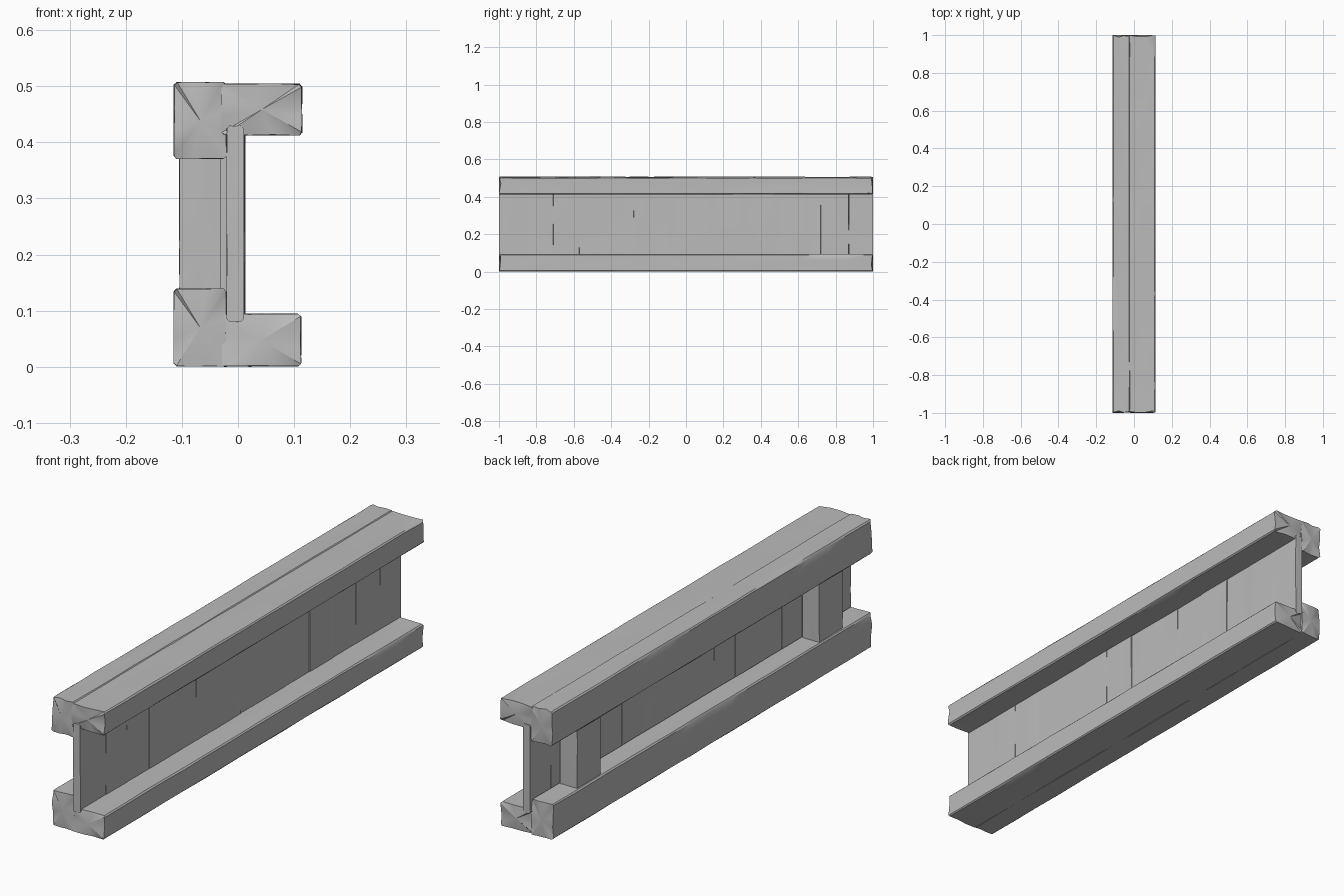
import bpy, bmesh, math, random

random.seed(4)
cube = bpy.data.objects.get("Cube")
if cube:
    bpy.data.objects.remove(cube, do_unlink=True)

# Weathered grey timber
timber = bpy.data.materials.new("weathered_grey")
timber.use_nodes = True
GREY = (0.5, 0.5, 0.5, 1)
timber.diffuse_color = GREY
timber.node_tree.nodes["Principled BSDF"].inputs["Base Color"].default_value = GREY


def section(x0, x1, z0, z1, cut):
    """Outline of a timber with chipped corners and split sides."""
    corners = [(x0, z0), (x1, z0), (x1, z1), (x0, z1)]
    points = []
    for (ax, az), (bx, bz) in zip(corners, corners[1:] + corners[:1]):
        t = cut / math.hypot(bx - ax, bz - az)
        for f in (t, 0.35, 0.65, 1 - t):
            points.append((ax + (bx - ax) * f, az + (bz - az) * f))
    return points


def hewn_timber(name, x0, x1, z0, z1, y0, y1, steps=16, wear=0.002, ragged=0.012):
    """Loft a rough timber along y; wear only goes inwards."""
    bm = bmesh.new()
    cx, cz = (x0 + x1) / 2, (z0 + z1) / 2
    outline = section(x0, x1, z0, z1, 0.005)
    lip = 0.006
    inner = [y0 + lip + ragged + (y1 - y0 - 2 * (lip + ragged)) * i / steps
             for i in range(steps + 1)]
    rings = []
    for y in [y0] + inner + [y1]:
        end = y in (y0, y1)
        inward = 1 if y == y0 else -1
        ring = []
        for x, z in outline:
            dx, dz = (random.uniform(0, wear) for _ in range(2))
            dy = inward * random.uniform(0, ragged) if end else 0
            ring.append(bm.verts.new((x - math.copysign(dx, x - cx), y + dy,
                                      z - math.copysign(dz, z - cz))))
        rings.append(ring)
    for a, b in zip(rings, rings[1:]):
        for i in range(len(a)):
            j = (i + 1) % len(a)
            bm.faces.new((a[i], a[j], b[j], b[i]))
    for ring, y in ((rings[0], y0), (rings[-1], y1)):
        centre = bm.verts.new((cx, y, cz))
        for i, v in enumerate(ring):
            bm.faces.new((v, ring[(i + 1) % len(ring)], centre))
    bmesh.ops.recalc_face_normals(bm, faces=bm.faces)
    mesh = bpy.data.meshes.new(name)
    bm.to_mesh(mesh)
    bm.free()
    mesh.materials.append(timber)
    obj = bpy.data.objects.new(name, mesh)
    bpy.context.collection.objects.link(obj)
    bpy.ops.object.select_all(action="DESELECT")
    obj.select_set(True)
    bpy.context.view_layer.objects.active = obj
    bpy.ops.object.shade_smooth_by_angle(angle=math.radians(35))
    return obj


# Deep rails on one side, shallow rails on the other
hewn_timber("upper_deep_rail", -0.115, -0.02, 0.37, 0.508, -1, 1)
hewn_timber("upper_shallow_rail", -0.03, 0.115, 0.412, 0.505, -1, 1)
hewn_timber("lower_deep_rail", -0.115, -0.02, 0, 0.14, -1, 1)
hewn_timber("lower_shallow_rail", -0.03, 0.113, 0, 0.095, -1, 1)

# Upright boards closing the web between the rails
seams = [-1, -0.84, -0.71, -0.57, -0.28, -0.15, 0.0, 0.28, 0.43, 0.58, 0.72, 0.87, 1]
for i, (a, b) in enumerate(zip(seams, seams[1:])):
    shift = random.uniform(-0.002, 0.002)
    hewn_timber(f"web_board_{i + 1}", -0.02 + shift, 0.012 + shift, 0.08, 0.43,
                a, b, steps=2, wear=0.001, ragged=0.001)

# Stout posts and their packing strips near both ends
for label, side in (("front", -1), ("back", 1)):
    y = side * 0.755
    hewn_timber(f"{label}_post", -0.105, -0.03, 0.12, 0.39, y - 0.075, y + 0.075,
                steps=3, ragged=0.003)
    hewn_timber(f"{label}_packing_strip", -0.033, -0.016, 0.12, 0.39, y - 0.06, y + 0.06,
                steps=2, wear=0.001, ragged=0.001)
